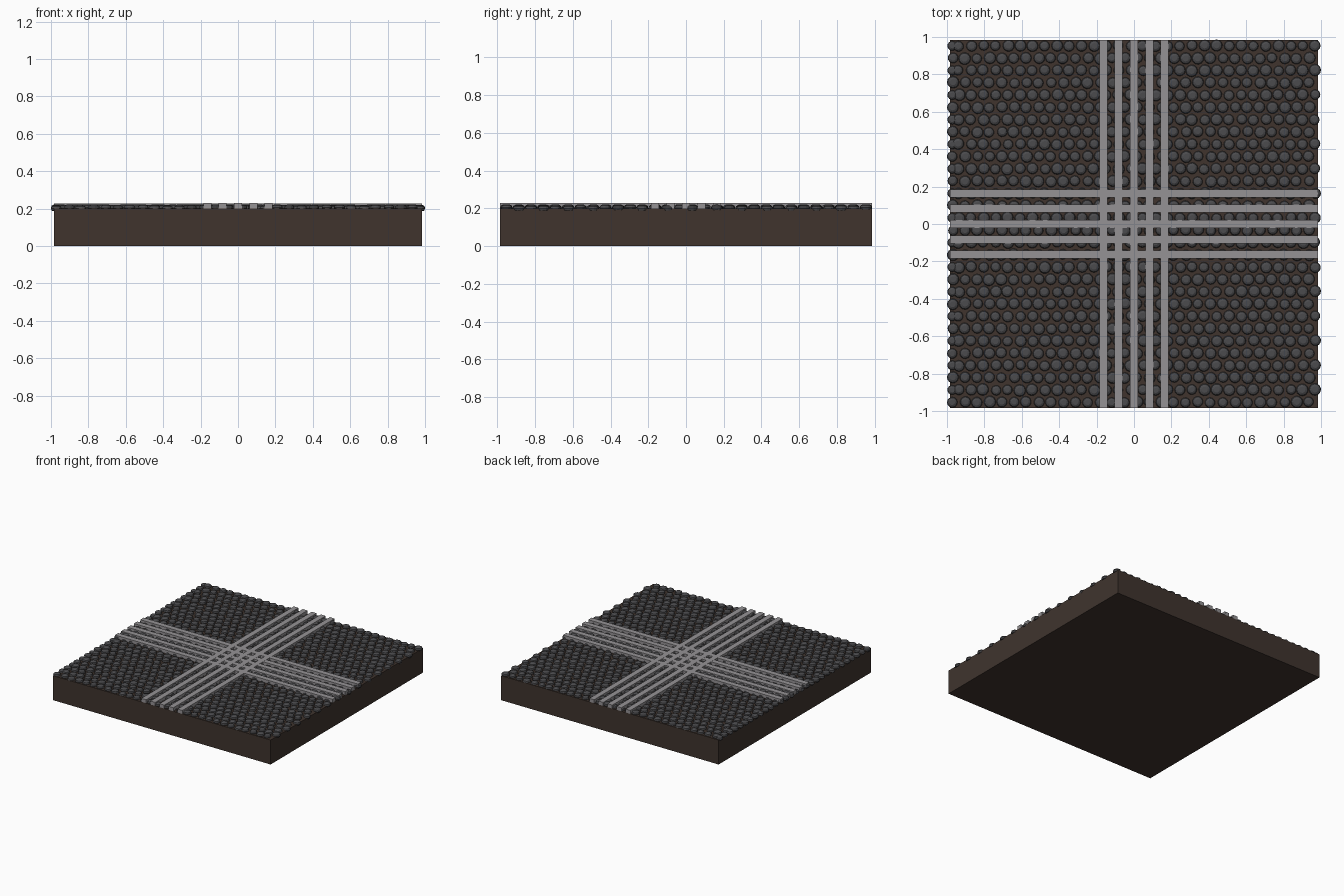
import bpy, bmesh, random
from math import cos, sin, pi

if "Cube" in bpy.data.objects:
    bpy.data.objects.remove(bpy.data.objects["Cube"])

random.seed(4)

def material(name, rgb):
    m = bpy.data.materials.new(name)
    m.diffuse_color = (*rgb, 1)
    m.use_nodes = True
    m.node_tree.nodes["Principled BSDF"].inputs["Base Color"].default_value = m.diffuse_color
    return m

EARTH = material("earth", (0.05, 0.034, 0.027))
STONE = material("dark_stone", (0.07, 0.07, 0.075))
STEEL = material("steel", (0.30, 0.29, 0.30))

def finish(bm, name, mat):
    bmesh.ops.recalc_face_normals(bm, faces=bm.faces)
    me = bpy.data.meshes.new(name)
    bm.to_mesh(me)
    bm.free()
    me.materials.append(mat)
    ob = bpy.data.objects.new(name, me)
    bpy.context.collection.objects.link(ob)
    return ob

def add_box(bm, x, y, z0, z1):
    vs = bmesh.ops.create_cube(bm, size=1)["verts"]
    for v in vs:
        v.co = (v.co.x * 2 * x[1] + x[0], v.co.y * 2 * y[1] + y[0],
                z0 + (v.co.z + 0.5) * (z1 - z0))

def add_cobble(bm, x, y, r, z):
    # low domed disc: rings of (radius factor, height offset)
    rings, n = [(0.85, -0.014), (1.0, -0.003), (0.88, 0.008), (0.5, 0.014)], 12
    turn = random.random()
    loops = [[bm.verts.new((x + r * f * cos(2 * pi * i / n + turn),
                            y + r * f * sin(2 * pi * i / n + turn), z + h))
              for i in range(n)] for f, h in rings]
    for a, b in zip(loops, loops[1:]):
        for i in range(n):
            bm.faces.new((a[i], a[(i + 1) % n], b[(i + 1) % n], b[i]))
    bm.faces.new(loops[0])
    bm.faces.new(loops[-1])

# ground slab
bm = bmesh.new()
add_box(bm, (0, 0.985), (0, 0.985), 0, 0.2)
finish(bm, "ground_slab", EARTH)

# staggered cobbles
bm = bmesh.new()
for row in range(30):
    y0 = -0.953 + row * 0.0657
    count = 30
    for col in range(count):
        x0 = -0.97 + col * 0.0657 + (0.0328 if row % 2 else 0)
        r = random.uniform(0.027, 0.033)
        x = max(-1 + r, min(1 - r, x0 + random.uniform(-0.004, 0.004)))
        add_cobble(bm, x, y0 + random.uniform(-0.003, 0.003), r,
                   0.205 + random.uniform(-0.003, 0.003))
    if row % 2:
        add_cobble(bm, -0.972, y0, 0.026, 0.204)
finish(bm, "cobbles", STONE)

# crossing rails, five each way
for name, along_x in (("rails_east_west", True), ("rails_north_south", False)):
    bm = bmesh.new()
    for i in range(-2, 3):
        across, along = (i * 0.082, 0.0215), (0, 0.985)
        add_box(bm, along if along_x else across, across if along_x else along,
                0.198, 0.228 if along_x else 0.2285)
    finish(bm, name, STEEL)
